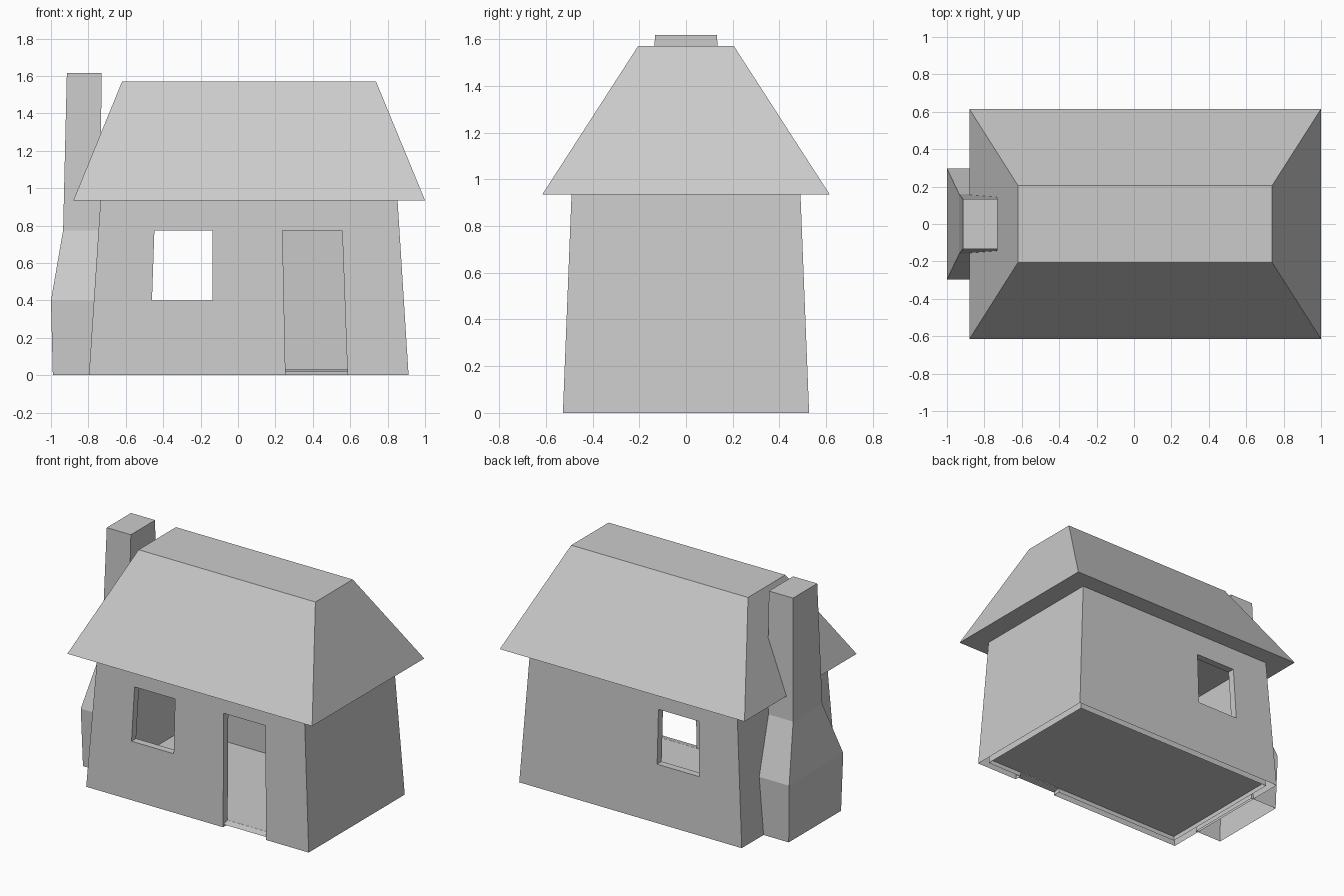
import bpy, bmesh

if "Cube" in bpy.data.objects:
    bpy.data.objects.remove(bpy.data.objects["Cube"])

gray = bpy.data.materials.new("plain_gray")
gray.diffuse_color = (0.6, 0.6, 0.6, 1)
gray.use_nodes = True
gray.node_tree.nodes["Principled BSDF"].inputs["Base Color"].default_value = gray.diffuse_color


def make(name, rings, bottom=True, top=True):
    """Loft equal-sized rings of points into an object."""
    bm = bmesh.new()
    vs = [[bm.verts.new(p) for p in r] for r in rings]
    n = len(vs[0])
    for a, b in zip(vs, vs[1:]):
        for i in range(n):
            j = (i + 1) % n
            bm.faces.new((a[i], a[j], b[j], b[i]))
    if bottom:
        bm.faces.new(vs[0][::-1])
    if top:
        bm.faces.new(vs[-1])
    bmesh.ops.recalc_face_normals(bm, faces=bm.faces)
    me = bpy.data.meshes.new(name)
    bm.to_mesh(me)
    bm.free()
    me.materials.append(gray)
    ob = bpy.data.objects.new(name, me)
    bpy.context.collection.objects.link(ob)
    return ob


def rect(x0, x1, y, z):
    return [(x0, -y, z), (x1, -y, z), (x1, y, z), (x0, y, z)]


def prism(name, outline, y0, y1):
    return make(name, [[(x, y, z) for x, z in outline] for y in (y0, y1)])


H = 0.935   # eaves height
T = 0.05    # wall thickness


def wall_ring(z, inset=0.0):
    t = z / H
    return rect(-0.797 + 0.062 * t + inset, 0.912 - 0.059 * t - inset,
                0.527 - 0.037 * t - inset, z)


# Leaning walls, hollowed, with a front door and a window front and back
walls = make("walls", [wall_ring(0), wall_ring(H)])
cutters = [
    make("room_cutter", [wall_ring(-0.1, T), wall_ring(1.1, T)]),
    prism("window_cutter", [(-0.46, 0.4), (-0.136, 0.4), (-0.136, 0.775), (-0.447, 0.775)], -0.8, 0.8),
    prism("door_cutter", [(0.256, -0.1), (0.589, -0.1), (0.557, 0.775), (0.238, 0.775)], -0.8, -0.35),
]
for c in cutters:
    c.hide_render = True
    m = walls.modifiers.new(c.name, 'BOOLEAN')
    m.operation = 'DIFFERENCE'
    m.solver = 'EXACT'
    m.object = c
bpy.context.view_layer.objects.active = walls
for m in list(walls.modifiers):
    bpy.ops.object.modifier_apply(modifier=m.name)
for c in cutters:
    bpy.data.objects.remove(c, do_unlink=True)

# Walls are open at the bottom and under the roof
bm = bmesh.new()
bm.from_mesh(walls.data)
caps = [f for f in bm.faces
        if all(v.co.z < 0.001 for v in f.verts) or all(v.co.z > H - 0.001 for v in f.verts)]
bmesh.ops.delete(bm, geom=caps, context='FACES')
bm.to_mesh(walls.data)
bm.free()

# Floor and sloping door sill
FZ = 0.03
make("floor", [wall_ring(FZ, T)], bottom=False)
sill_in, sill_out = -0.527 + T, -0.526
make("door_sill", [[(0.255, sill_out, 0.02), (0.588, sill_out, 0.02),
                    (0.588, sill_in, FZ), (0.255, sill_in, FZ)]], bottom=False)

# Hipped roof with a flat top
make("roof", [rect(-0.88, 1.0, 0.615, H), rect(-0.62, 0.738, 0.205, 1.57)])

# Chimney widening into a hearth, open below
make("chimney", [
    rect(-0.99, -0.78, 0.287, 0),
    rect(-1.0, -0.765, 0.297, 0.4),
    rect(-0.935, -0.735, 0.16, 0.775),
    rect(-0.915, -0.73, 0.133, 1.617),
], bottom=False)
